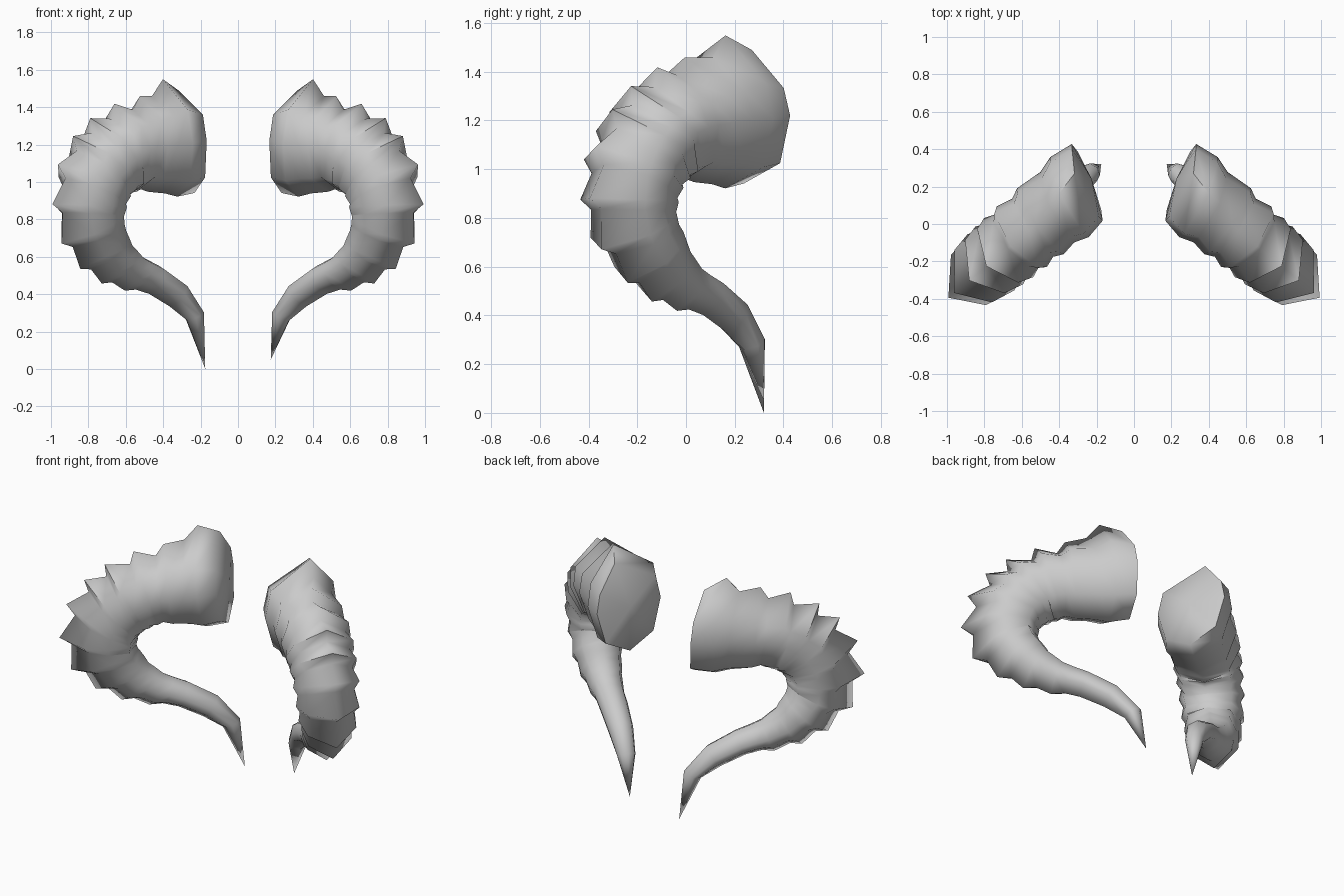
import bpy, bmesh, math
from mathutils import Vector

if "Cube" in bpy.data.objects:
    bpy.data.objects.remove(bpy.data.objects["Cube"])

# Each horn curls in one slanted vertical plane: y = 0.43 - 0.83 x
U = Vector((0.77, -0.64, 0))      # in-plane, outward
B = Vector((-0.64, -0.77, 0))     # across the plane, toward the front
Z = Vector((0, 0, 1))

# Growth rings: x, z, outer keel radius, inner radius, half width
RINGS = [
    (0.25, 1.22, 0.27, 0.28, 0.21),
    (0.345, 1.21, 0.34, 0.29, 0.23),
    (0.50, 1.19, 0.27, 0.245, 0.215),
    (0.60, 1.17, 0.26, 0.235, 0.21),
    (0.67, 1.12, 0.27, 0.225, 0.205),
    (0.72, 1.06, 0.28, 0.21, 0.20),
    (0.765, 0.98, 0.28, 0.20, 0.195),
    (0.785, 0.87, 0.27, 0.19, 0.185),
    (0.775, 0.77, 0.24, 0.17, 0.17),
    (0.73, 0.67, 0.20, 0.15, 0.15),
    (0.66, 0.59, 0.16, 0.12, 0.125),
    (0.57, 0.53, 0.12, 0.095, 0.10),
    (0.45, 0.48, 0.085, 0.08, 0.085),
    (0.33, 0.40, 0.08, 0.075, 0.075),
    (0.235, 0.285, 0.055, 0.055, 0.055),
]
RIDGED = range(1, 12)             # rings that flare into a spiky ridge

# Cross-section: (along keel, across, shrink factor behind the ridge)
SECTION = [(1, 0, 0.76), (0.52, 0.86, 0.82), (0, 1, 0.88), (-0.7, 0.75, 0.91),
           (-1, 0, 0.91), (-0.7, -0.75, 0.91), (0, -1, 0.88), (0.42, -0.9, 0.83)]


def centre(x, z):
    # the lower stretch drifts slightly toward the back
    drift = 0.035 * min(1, max(0, (0.8 - z) / 0.15))
    return Vector((x, 0.43 - 0.83 * x + drift, z))


def make_horn(name, side, tip_z):
    bm = bmesh.new()
    tip = centre(0.175, tip_z)
    pts = [centre(r[0], r[1]) for r in RINGS] + [tip]
    loops = []

    def add_ring(c, n, across, lean, ring, shrink):
        _, _, out, inn, wid = ring
        loop = []
        for a, b, s in SECTION:
            k = s if shrink else 1
            p = c + n * (a * (out if a > 0 else inn) * k) + across * (b * wid * k)
            if a == 1:
                p -= B * lean
            loop.append(bm.verts.new((p.x * side, p.y, p.z)))
        loops.append(loop)

    # Rings along the curl, with a narrower ring after each ridge
    for i, ring in enumerate(RINGS):
        step = pts[i + 1] - pts[i]
        t = (pts[i + 1] - pts[max(i - 1, 0)]).normalized()
        n = (Z * t.dot(U) - U * t.z).normalized()
        # The base rings are turned so the cap faces back and inward
        across = B + U * (0.32, 0.25, 0.08)[i] if i < 3 else B
        lean = (0.08, 0.05)[i] if i < 2 else 0
        add_ring(pts[i], n, across, lean, ring, False)
        if i in RIDGED:
            add_ring(pts[i] + step * 0.42, n, across, lean, ring, True)
    for l0, l1 in zip(loops, loops[1:]):
        for j in range(8):
            k = (j + 1) % 8
            bm.faces.new((l0[j], l0[k], l1[k], l1[j]))

    # Pointed tip and nearly flat base
    dome = pts[0] - U * 0.03
    for loop, p in ((loops[-1], tip), (loops[0], dome)):
        v = bm.verts.new((p.x * side, p.y, p.z))
        for j in range(8):
            bm.faces.new((loop[j], loop[(j + 1) % 8], v))
    bmesh.ops.recalc_face_normals(bm, faces=bm.faces[:])

    me = bpy.data.meshes.new(name)
    bm.to_mesh(me)
    bm.free()
    ob = bpy.data.objects.new(name, me)
    bpy.context.collection.objects.link(ob)
    bpy.ops.object.select_all(action='DESELECT')
    ob.select_set(True)
    bpy.context.view_layer.objects.active = ob
    bpy.ops.object.shade_smooth_by_angle(angle=math.radians(75))


make_horn("right_horn", 1, 0.05)
make_horn("left_horn", -1, 0.0)
